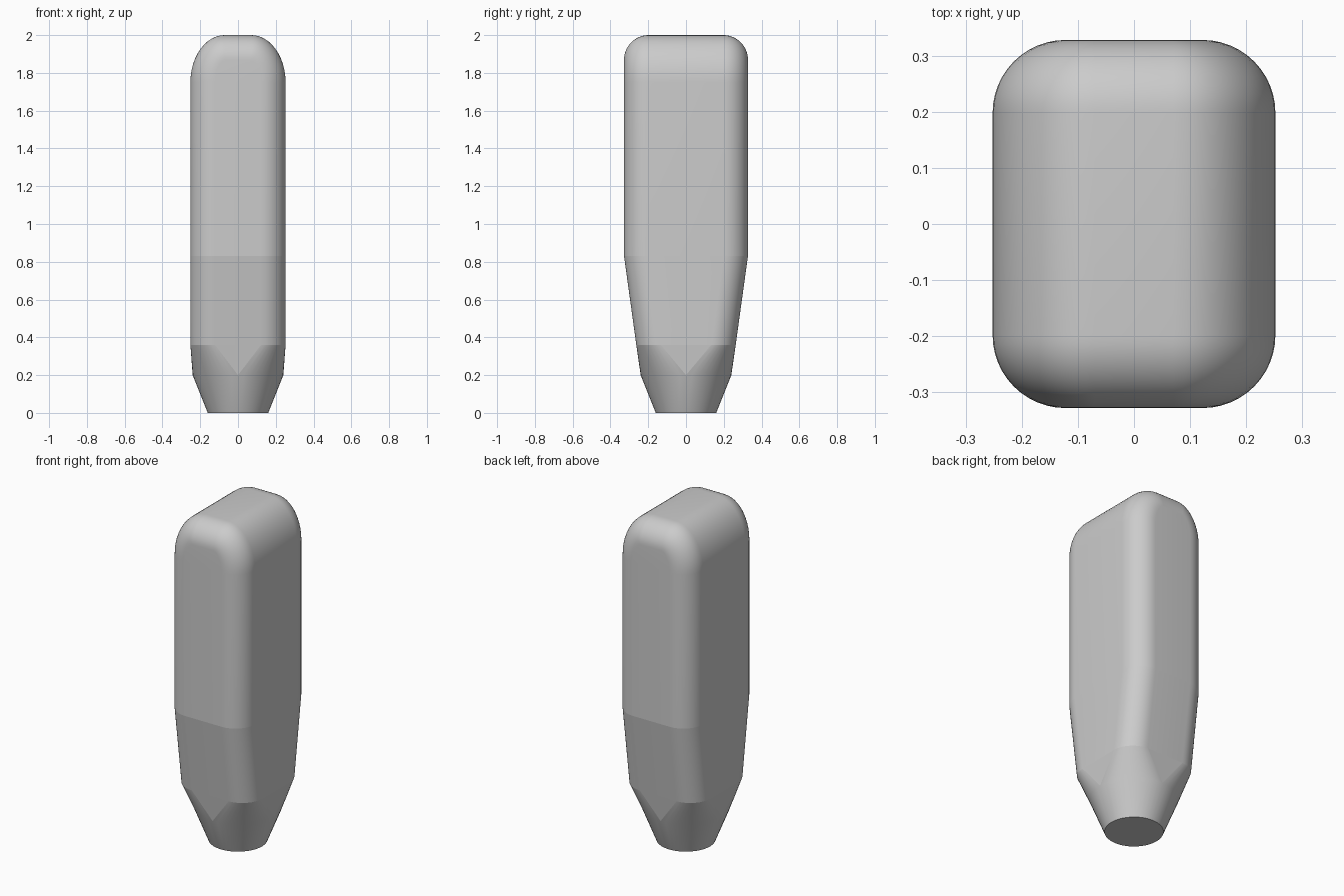
import bpy, bmesh
from math import sin, cos, pi, hypot

if "Cube" in bpy.data.objects:
    bpy.data.objects.remove(bpy.data.objects["Cube"], do_unlink=True)

SEG = 12            # steps per rounded corner
ARCH = 12           # steps over each shoulder
R = 0.13            # rounding of the upright edges
HX, HY = 0.252, 0.328


def mirrored(quarter):
    """Complete a ring from its +x +y quarter."""
    back = quarter[::-1]
    return (quarter + [(-x, y, z) for x, y, z in back]
            + [(-x, -y, z) for x, y, z in quarter]
            + [(x, -y, z) for x, y, z in back])


def section(z, hx, hy, r):
    """Rounded rectangle; a circle when r equals both half sizes."""
    angles = [pi / 2 * i / SEG for i in range(SEG + 1)]
    return mirrored([(hx - r + r * cos(a), hy - r + r * sin(a), z) for a in angles])


def shoulder(b):
    """Ring that follows the arched top, with its front and back edges rounded."""
    rx, rz = HX - 0.07, 0.25
    nx, nz = cos(b) / rx, sin(b) / rz
    length = hypot(nx, nz)
    ring = []
    for i in range(SEG + 1):
        a = pi / 2 * i / SEG
        inset = R * (1 - cos(a)) / length
        ring.append((0.07 + rx * cos(b) - nx * inset, HY - R + R * sin(a),
                     2 - rz + rz * sin(b) - nz * inset))
    return mirrored(ring)


# Tip cone, tapered shank, straight body, then the arched top
rings = [section(0, 0.16, 0.16, 0.16), section(0.2, 0.24, 0.24, 0.24),
         section(0.36, HX, 0.263, R), section(0.83, HX, HY, R)]
rings += [shoulder(pi / 2 * k / ARCH) for k in range(ARCH + 1)]

bm = bmesh.new()
loops = [[bm.verts.new(p) for p in ring] for ring in rings]
n = len(loops[0])
for low, high in zip(loops, loops[1:]):
    for i in range(n):
        j = (i + 1) % n
        bm.faces.new((low[i], low[j], high[j], high[i]))

# Flat bottom and the strip along the top ridge
bm.faces.new(loops[0][::-1])
top = loops[-1]
half = SEG + 1
for i in range(-half, SEG):
    bm.faces.new((top[i], top[i + 1], top[2 * half - 2 - i], top[2 * half - 1 - i]))
bmesh.ops.remove_doubles(bm, verts=bm.verts, dist=0.0005)
bmesh.ops.recalc_face_normals(bm, faces=bm.faces)

mesh = bpy.data.meshes.new("tapered_body")
bm.to_mesh(mesh)
bm.free()
body = bpy.data.objects.new("tapered_body", mesh)
bpy.context.collection.objects.link(body)

grey = bpy.data.materials.new("plain_grey")
grey.use_nodes = True
grey.diffuse_color = (0.6, 0.6, 0.6, 1)
grey.node_tree.nodes["Principled BSDF"].inputs["Base Color"].default_value = (0.6, 0.6, 0.6, 1)
mesh.materials.append(grey)

bpy.context.view_layer.objects.active = body
body.select_set(True)
bpy.ops.object.shade_smooth_by_angle(angle=pi / 6)

# Keep the bend lines of the taper and the edges of the flat sides crisp
for e in mesh.edges:
    a, b = (mesh.vertices[v].co for v in e.vertices)
    bend = a.z == b.z and 0.3 < a.z < 0.9
    facet = 0.1 < a.z < 0.4 and 0.1 < b.z < 0.4 and a.z != b.z and min(
        abs(p.x) + abs(p.y) for p in (a, b)) < 0.245
    if bend or facet:
        e.use_edge_sharp = True
